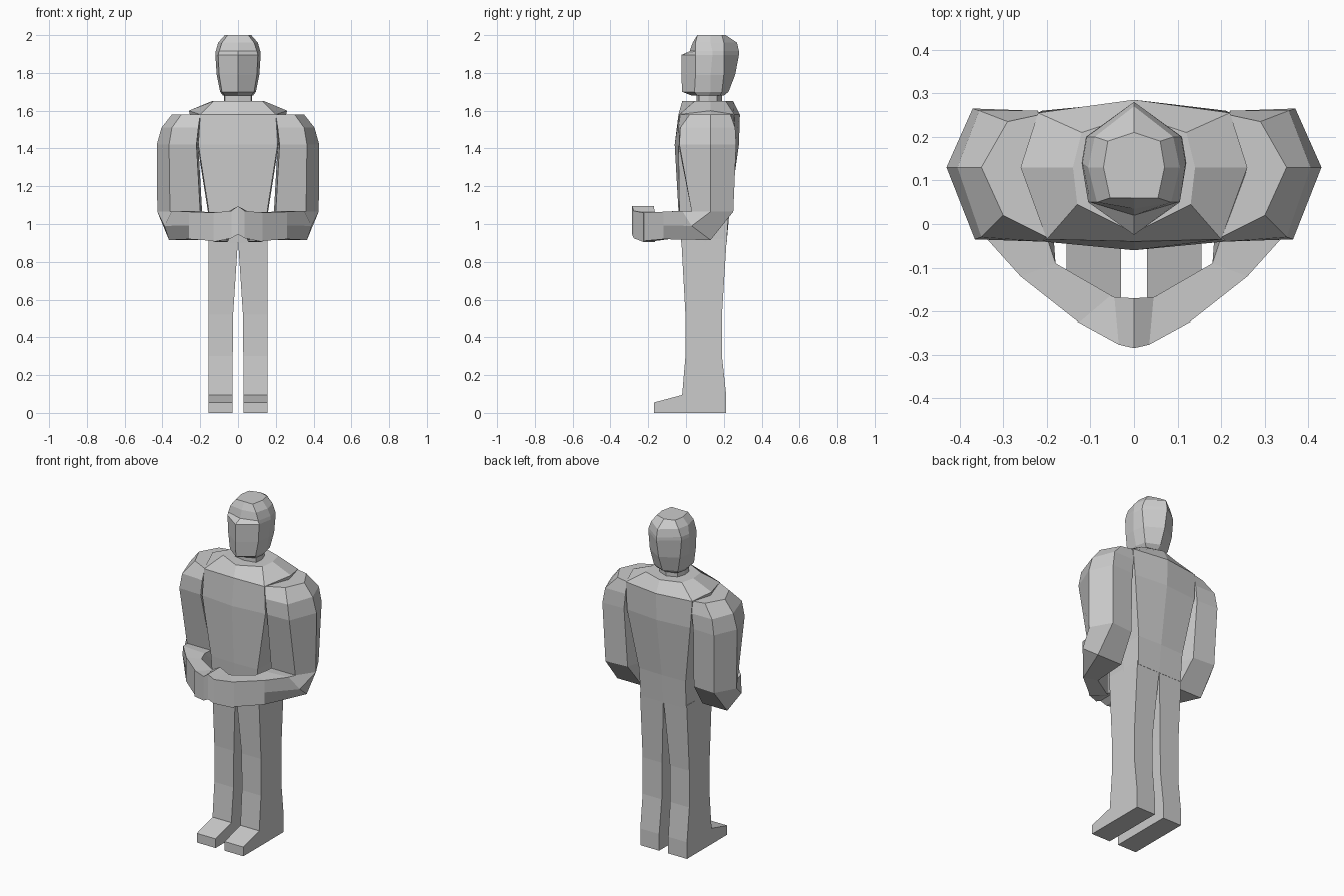
import bpy, bmesh


def loft(name, rings, mirror=False):
    """Bridge matching rings of points with flat faces and cap both ends."""
    bm = bmesh.new()
    loops = [[bm.verts.new(p) for p in ring] for ring in rings]
    for a, b in zip(loops, loops[1:]):
        n = len(a)
        for i in range(n):
            j = (i + 1) % n
            bm.faces.new((a[i], a[j], b[j], b[i]))
    bm.faces.new(loops[0])
    bm.faces.new(loops[-1])
    bmesh.ops.recalc_face_normals(bm, faces=bm.faces)
    me = bpy.data.meshes.new(name)
    bm.to_mesh(me)
    bm.free()
    ob = bpy.data.objects.new(name, me)
    bpy.context.collection.objects.link(ob)
    if mirror:
        ob.modifiers.new("mirror", 'MIRROR')
    return ob


def oct_ring(z, front, fr, side, br, back, z_side=None):
    """Symmetric eight-point ring: front, front corner, side, back corner, back."""
    zs = z if z_side is None else z_side
    half = [(*fr, z), (*side, zs), (*br, z)]
    left = [(-x, y, h) for x, y, h in reversed(half)]
    return [(0, front, z), *half, (0, back, z), *left]


def box_ring(z, x0, x1, y0, y1):
    return [(x0, y0, z), (x1, y0, z), (x1, y1, z), (x0, y1, z)]


# Torso, widening to the chest and sloping up to the collar
loft("torso", [
    oct_ring(0.90, -.025, (.15, -.025), (.155, .10), (.15, .215), .215),
    oct_ring(1.07, -.04, (.155, -.035), (.16, .10), (.155, .225), .23),
    oct_ring(1.42, -.06, (.21, -.04), (.215, .12), (.21, .26), .28),
    oct_ring(1.58, -.04, (.20, -.035), (.26, .13), (.22, .255), .285, 1.60),
    oct_ring(1.65, -.02, (.13, .045), (.14, .13), (.12, .21), .25),
])

# Neck
loft("neck", [
    oct_ring(z, .055, (.07, .07), (.075, .12), (.06, .165), .19)
    for z in (1.63, 1.71)
])

# Head with projecting face wedge
loft("head", [
    oct_ring(1.68, .03, (.07, .06), (.08, .12), (.065, .18), .20),
    oct_ring(1.70, -.02, (.085, .045), (.095, .13), (.08, .19), .225),
    oct_ring(1.79, -.025, (.10, .05), (.113, .13), (.10, .20), .26),
    oct_ring(1.895, -.025, (.105, .05), (.12, .14), (.11, .20), .28),
    oct_ring(1.915, .02, (.10, .05), (.118, .14), (.108, .20), .28),
    oct_ring(1.96, .035, (.085, .05), (.105, .13), (.09, .20), .27),
    oct_ring(2.00, .06, (.055, .06), (.07, .13), (.06, .19), .21),
])


def upper(z, *pts):
    return [(x, y, z) for x, y in pts]


def lower(outer, inner, top, bottom):
    mid = (top + bottom) / 2
    return [(*outer, top), (*outer, mid), (*outer, bottom),
            (*inner, bottom), (*inner, mid), (*inner, top)]


# Arms: shoulder down to the elbow, then forward to the clasped hands
loft("arm", [
    upper(1.58, (.30, .02), (.35, .13), (.29, .235), (.22, .25), (.19, .13), (.20, -.03)),
    upper(1.51, (.35, -.03), (.405, .13), (.355, .26), (.22, .26), (.20, .13), (.21, -.04)),
    upper(1.42, (.365, -.035), (.43, .13), (.37, .265), (.23, .26), (.21, .13), (.22, -.04)),
    upper(1.065, (.36, .03), (.427, .13), (.36, .25), (.22, .24), (.19, .13), (.20, .03)),
    [(.35, -.02, 1.07), (.39, .03, .99), (.365, .13, .915),
     (.20, .13, .915), (.19, .05, .99), (.20, -.03, 1.07)],
    lower((.26, -.12), (.18, -.09), 1.065, .92),
    lower((.12, -.23), (.05, -.165), 1.06, .91),
], mirror=True)

# Hands meeting in the middle
loft("hand", [
    lower((.13, -.225), (.055, -.163), 1.06, .905),
    lower((.035, -.277), (.045, -.167), 1.07, .925),
    lower((0, -.285), (0, -.17), 1.095, .945),
], mirror=True)

# Legs
loft("leg", [
    box_ring(.92, 0, .155, -.025, .215),
    box_ring(.52, .026, .155, -.003, .19),
    box_ring(.30, .028, .155, -.003, .19),
    box_ring(.10, .03, .155, -.02, .212),
    box_ring(0, .03, .155, -.02, .212),
], mirror=True)

# Feet: wedge profile carried across the width
loft("foot", [
    [(x, y, z) for y, z in ((-.17, 0), (-.17, .055), (-.02, .095), (-.02, 0))]
    for x in (.03, .155)
], mirror=True)
